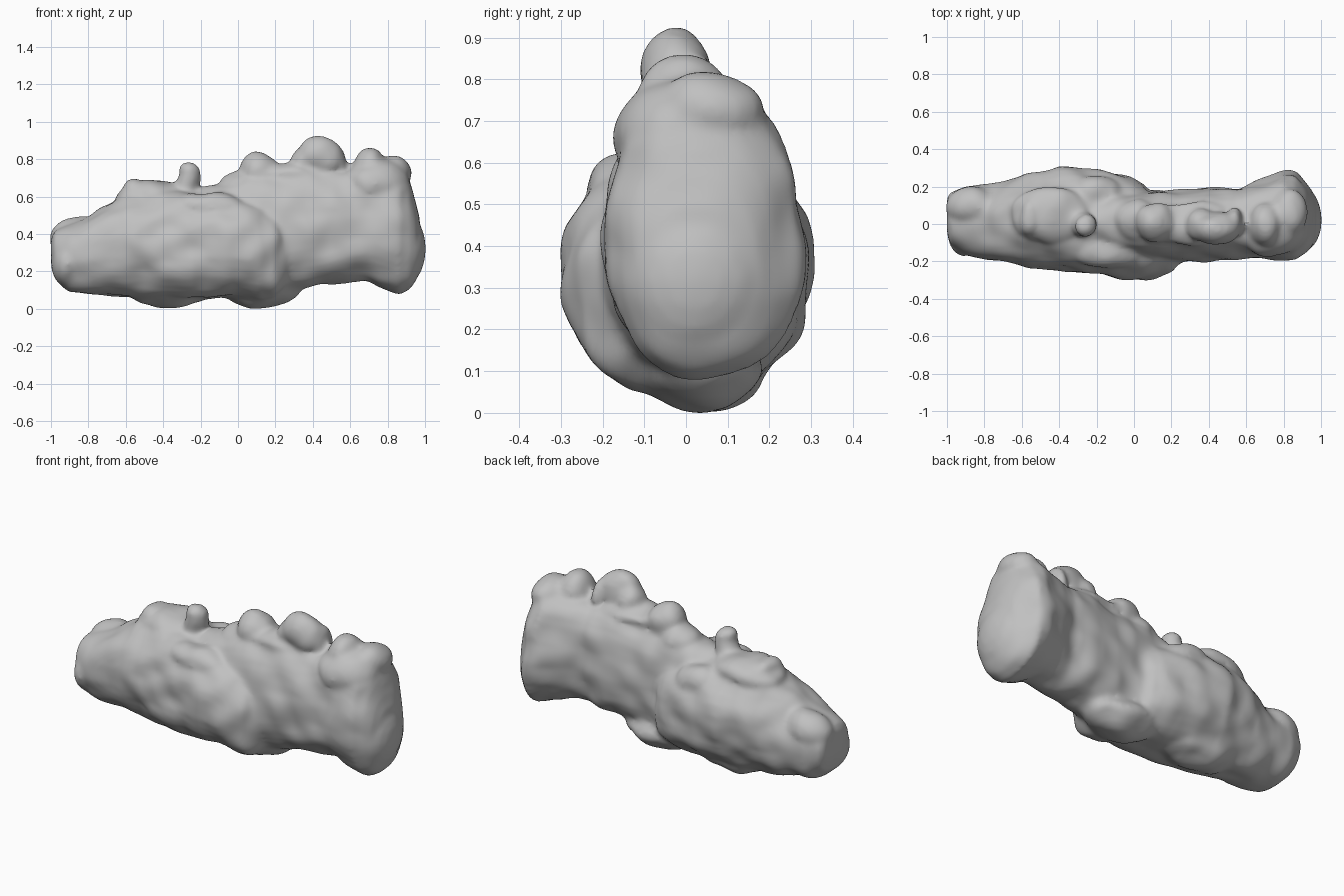
import bpy
import bmesh
import math
from mathutils import Matrix, Vector, noise

default = bpy.data.objects.get("Cube")
if default:
    bpy.data.objects.remove(default, do_unlink=True)

# Stone colour
stone = bpy.data.materials.new("grey stone")
stone.use_nodes = True
grey = (0.53, 0.53, 0.53, 1)
stone.diffuse_color = grey
bsdf = next(n for n in stone.node_tree.nodes if n.type == "BSDF_PRINCIPLED")
bsdf.inputs["Base Color"].default_value = grey
bsdf.inputs["Roughness"].default_value = 0.8


def power(value, exponent):
    return math.copysign(abs(value) ** exponent, value)


def loft(bm, stations, belly_height, sides=32):
    """Egg-shaped cross-sections (x, low z, high z, front y, back y), skinned along x."""
    rings = []
    for x, low, high, front, back in stations:
        belly = low + belly_height * (high - low)
        middle, half = (front + back) / 2, (back - front) / 2
        ring = []
        for i in range(sides):
            a = math.tau * i / sides
            c, s = math.cos(a), math.sin(a)
            rise = (high - belly) if s > 0 else (belly - low)
            y = middle + half * power(c, 0.85)
            z = belly + rise * power(s, 0.9)
            ring.append(bm.verts.new((x, y, z)))
        rings.append(ring)
    for a, b in zip(rings, rings[1:]):
        for i in range(sides):
            j = (i + 1) % sides
            bm.faces.new((a[i], a[j], b[j], b[i]))
    bm.faces.new(rings[0])
    bm.faces.new(rings[-1])


def lump(bm, centre, radii, tilt=0):
    """Ellipsoid knob, tilted in the front plane."""
    matrix = (Matrix.Translation(centre) @ Matrix.Rotation(math.radians(tilt), 4, "Y")
              @ Matrix.Diagonal((*radii, 1)))
    bmesh.ops.create_icosphere(bm, subdivisions=3, radius=1, matrix=matrix)


bm = bmesh.new()

# Thick slab on the right half, ending in a step
loft(bm, [
    (-1.0, .23, .37, -.05, .14),
    (-.98, .15, .41, -.11, .17),
    (-.9, .08, .45, -.16, .2),
    (-.78, .07, .5, -.2, .21),
    (-.6, .05, .6, -.22, .25),
    (-.4, .03, .63, -.25, .3),
    (-.2, .04, .61, -.28, .29),
    (0, .04, .59, -.3, .25),
    (.06, .03, .57, -.3, .22),
    (.11, .03, .55, -.29, .14),
    (.2, .05, .5, -.26, .1),
    (.26, .1, .43, -.2, .05),
], belly_height=.52)

# Taller, narrower body on the left half, with a rounded, swollen end
loft(bm, [
    (-.35, .15, .6, -.12, .15),
    (-.15, .1, .64, -.17, .2),
    (.05, .06, .71, -.19, .19),
    (.2, .06, .73, -.2, .18),
    (.4, .1, .75, -.2, .19),
    (.55, .14, .73, -.19, .19),
    (.7, .13, .76, -.18, .24),
    (.8, .09, .78, -.19, .28),
    (.86, .07, .75, -.19, .28),
    (.92, .1, .66, -.16, .22),
    (.95, .14, .57, -.13, .18),
    (.97, .2, .48, -.08, .12),
], belly_height=.43)

# Knobs along the crest
for centre, radii, tilt in [
    ((-.45, .05, .59), (.21, .15, .085), -3),
    ((-.56, .04, .63), (.05, .09, .055), 0),
    ((-.27, 0, .66), (.06, .065, .12), 15),
    ((-.26, 0, .73), (.06, .06, .05), 20),
    ((.02, .02, .65), (.12, .11, .08), 0),
    ((.12, .01, .72), (.11, .1, .115), 0),
    ((.3, 0, .71), (.25, .12, .06), 0),
    ((.36, 0, .78), (.08, .09, .08), 0),
    ((.44, -.02, .8), (.13, .09, .115), 0),
    ((.54, .01, .77), (.05, .08, .09), 0),
    ((.74, -.01, .66), (.18, .16, .14), 0),
    ((.7, 0, .76), (.09, .12, .105), 0),
    ((.83, .06, .72), (.1, .13, .09), 30),
]:
    lump(bm, centre, radii, tilt)

# Shelf, rounded end lobes, back swelling and underside swellings
for centre, radii, tilt in [
    ((-.14, -.14, .53), (.19, .1, .08), 3),
    ((-.2, .16, .51), (.14, .1, .09), 0),
    ((-.85, .09, .38), (.16, .11, .11), -8),
    ((-.91, -.03, .23), (.09, .14, .12), 0),
    ((-.37, .04, .09), (.24, .15, .085), 0),
    ((.12, .03, .1), (.23, .16, .095), 0),
    ((.85, .02, .31), (.155, .2, .22), 0),
    ((.83, .03, .52), (.12, .2, .24), 0),
]:
    lump(bm, centre, radii, tilt)

bmesh.ops.recalc_face_normals(bm, faces=bm.faces)
mesh = bpy.data.meshes.new("rock")
bm.to_mesh(mesh)
bm.free()
rock = bpy.data.objects.new("rock", mesh)
bpy.context.collection.objects.link(rock)
bpy.ops.object.select_all(action="DESELECT")
rock.select_set(True)
bpy.context.view_layer.objects.active = rock

# Fuse everything into one skin
fuse = rock.modifiers.new("fuse", "REMESH")
fuse.mode = "VOXEL"
fuse.voxel_size = 0.014
soften = rock.modifiers.new("soften", "SMOOTH")
soften.factor = 0.5
soften.iterations = 10
for name in ("fuse", "soften"):
    bpy.ops.object.modifier_apply(modifier=name)

# Weathered dents and bulges, fading out towards the two ends
bm = bmesh.new()
bm.from_mesh(rock.data)
bm.normal_update()
moves = []
for v in bm.verts:
    broad = noise.noise(v.co * 4)
    fine = noise.noise(v.co * 8 + Vector((5, 3, 1)))
    fade = max(0, 1 - v.co.x ** 8)
    moves.append(v.normal * fade * (0.016 * broad + 0.018 * fine))
for v, move in zip(bm.verts, moves):
    v.co += move

# Stand on the ground
drop = min(v.co.z for v in bm.verts)
bmesh.ops.translate(bm, verts=bm.verts, vec=(0, 0, -drop))
bm.to_mesh(rock.data)
bm.free()

rock.data.materials.clear()
rock.data.materials.append(stone)
for face in rock.data.polygons:
    face.material_index = 0
bpy.ops.object.shade_smooth_by_angle(angle=math.radians(45))
